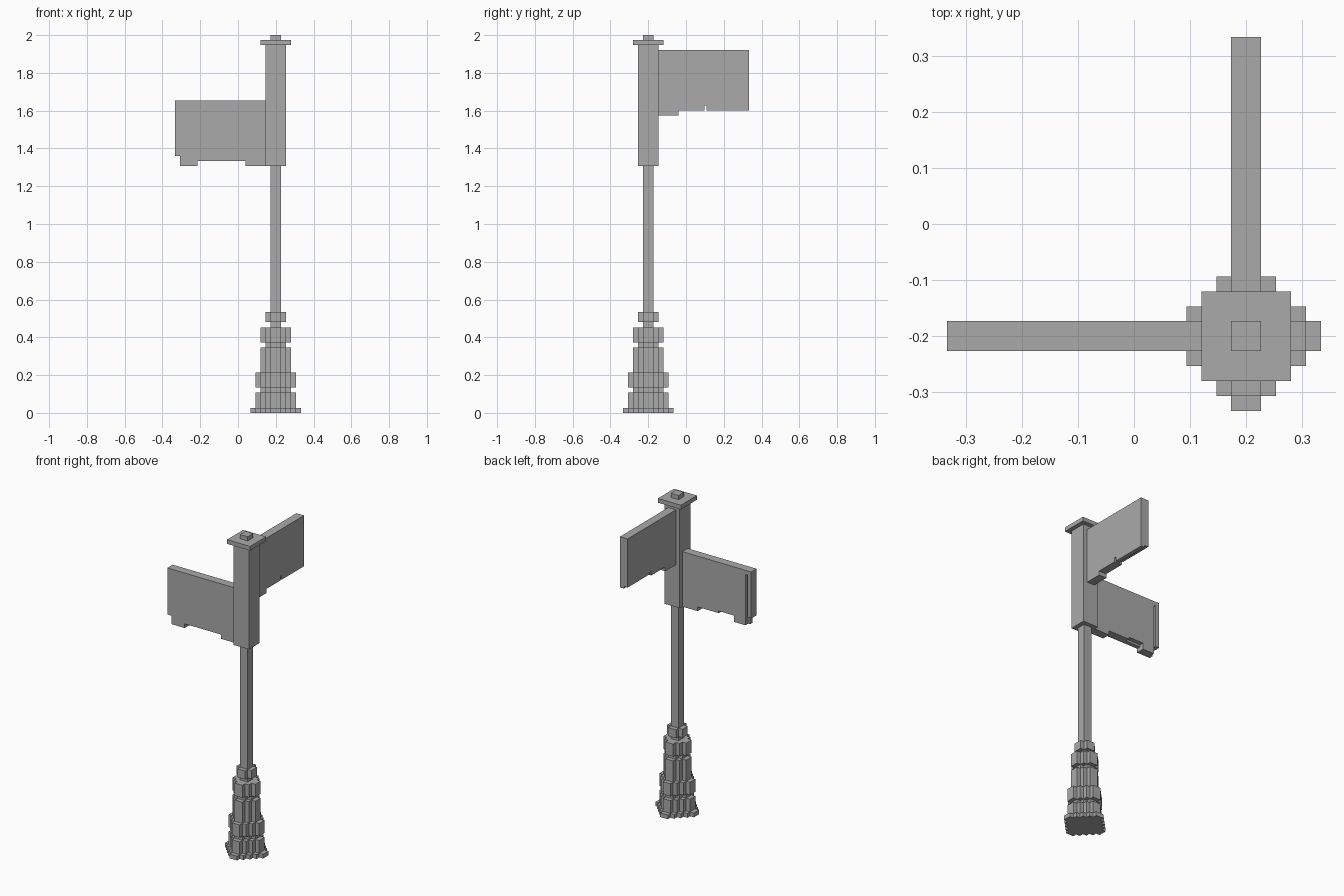
import bpy
import bmesh

U = 2 / 75            # one block unit
PX, PY = 0.2, -0.2    # post axis

cube = bpy.data.objects.get("Cube")
if cube:
    bpy.data.objects.remove(cube, do_unlink=True)

iron = bpy.data.materials.new("iron grey")
iron.use_nodes = True
GREY = (0.4, 0.4, 0.4, 1)
iron.diffuse_color = GREY
iron.node_tree.nodes["Principled BSDF"].inputs["Base Color"].default_value = GREY


def extrude_outline(name, points, low, high, place):
    """Solid from a 2D outline; place(a, b, depth) gives block-unit coordinates."""
    bm = bmesh.new()
    rings = []
    for depth in (low, high):
        ring = []
        for a, b in points:
            x, y, z = place(a, b, depth)
            ring.append(bm.verts.new((PX + x * U, PY + y * U, z * U)))
        rings.append(ring)
    bm.faces.new(rings[0])
    bm.faces.new(rings[1])
    for i in range(len(points)):
        j = (i + 1) % len(points)
        bm.faces.new((rings[0][i], rings[0][j], rings[1][j], rings[1][i]))
    bmesh.ops.recalc_face_normals(bm, faces=bm.faces)
    mesh = bpy.data.meshes.new(name)
    bm.to_mesh(mesh)
    bm.free()
    mesh.materials.append(iron)
    obj = bpy.data.objects.new(name, mesh)
    bpy.context.collection.objects.link(obj)
    return obj


def upright(a, b, depth):
    return a, b, depth


def square(name, half, low, high):
    pts = [(-half, -half), (half, -half), (half, half), (-half, half)]
    return extrude_outline(name, pts, low, high, upright)


def stepped_disc(name, r, low, high):
    """Blocky round slab: a staircase quarter turned four times."""
    quarter = []
    for k in range(r):
        quarter.append((r - k, k + 1))
        if k < r - 1:
            quarter.append((r - k - 1, k + 1))
    pts = []
    for turn in range(4):
        pts += quarter
        quarter = [(-b, a) for a, b in quarter]
    return extrude_outline(name, pts, low, high, upright)


# Stepped base: radius, bottom, top
layers = {
    "base_foot": (5, 0, 1),
    "base_plinth": (4, 1, 4),
    "base_neck": (3, 4, 5),
    "base_lower_ring": (4, 5, 8),
    "base_drum": (3, 8, 13),
    "base_upper_neck": (2, 13, 14),
    "base_upper_ring": (3, 14, 17),
    "base_collar": (2, 18, 20),
}
for name, (r, low, high) in layers.items():
    stepped_disc(name, r, low, high)

# Post, sign holder and cap
square("post", 1, 17, 49)
square("sign_holder", 2, 49, 73)
square("cap", 3, 73, 74)
square("cap_knob", 1, 74, 75)


# Sign reaching to the model's right
def along_x(a, b, depth):
    return -a, depth, b


front_half = [(2, 49), (6, 49), (6, 50), (15.5, 50), (15.5, 49), (19, 49),
              (19, 51), (20, 51), (20, 62), (2, 62)]
extrude_outline("right_sign_front", front_half, -1, 0, along_x)
back_half = [(2, 49), (6, 49), (6, 50), (11.5, 50), (11.5, 50.5), (15.5, 50.5),
             (15.5, 49), (18.5, 49), (18.5, 61), (19, 61), (19, 51), (20, 51),
             (20, 62), (2, 62)]
extrude_outline("right_sign_back", back_half, 0, 1, along_x)


# Sign reaching to the back
def along_y(a, b, depth):
    return depth, a, b


inner_half = [(2, 59), (6, 59), (6, 60), (11.2, 60), (11.2, 61), (11.6, 61),
              (11.6, 60.5), (20, 60.5), (20, 72), (2, 72)]
extrude_outline("back_sign_inner", inner_half, -1, 0, along_y)
outer_half = [(2, 59), (6, 59), (6, 60), (11.2, 60), (11.2, 61), (11.6, 61),
              (11.6, 60), (20, 60), (20, 72), (2, 72)]
extrude_outline("back_sign_outer", outer_half, 0, 1, along_y)
